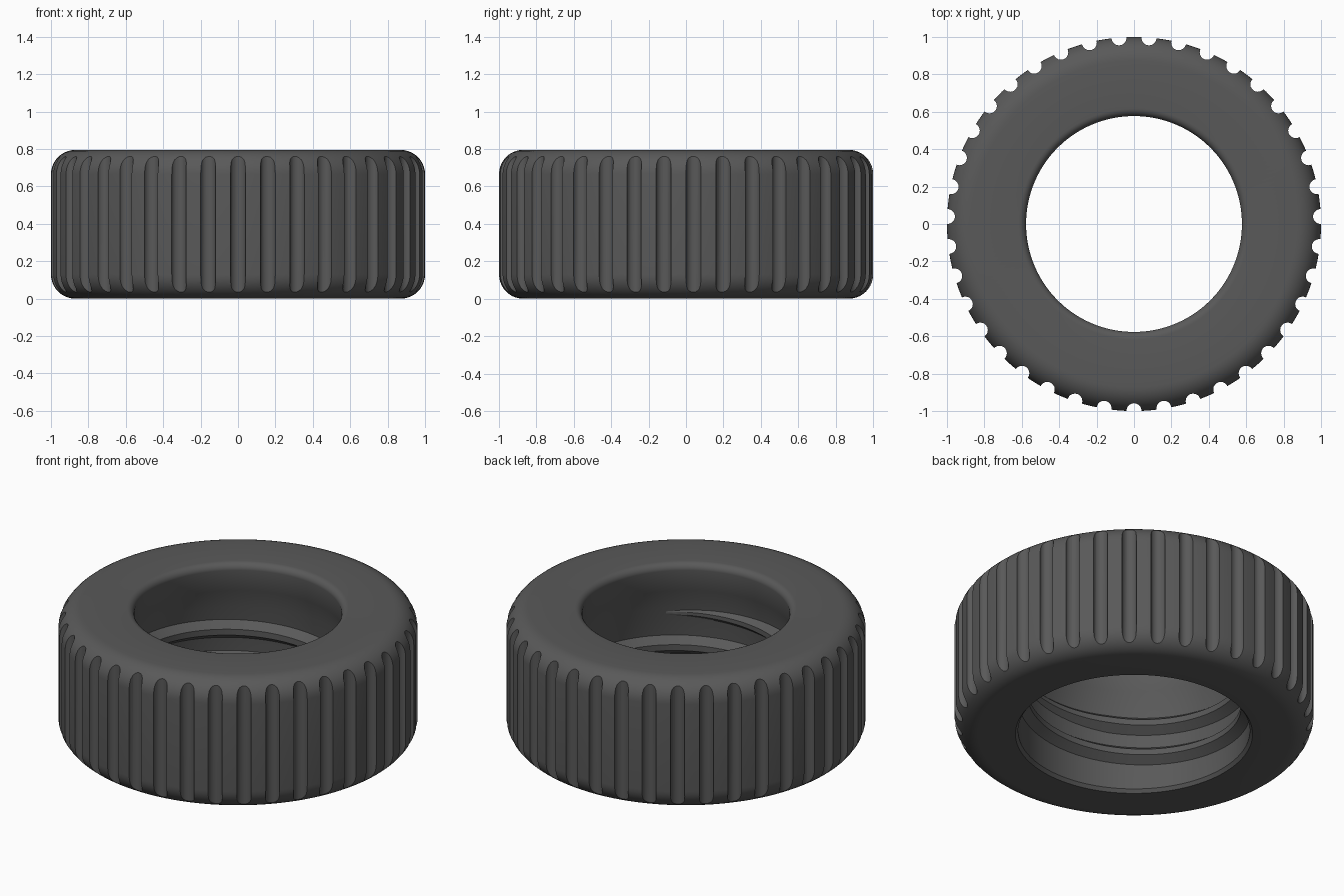
import bpy, bmesh, math
from mathutils import Matrix

if "Cube" in bpy.data.objects:
    bpy.data.objects.remove(bpy.data.objects["Cube"])

HEIGHT = 0.795
GROOVES = 39
SEGMENTS = 192

rubber = bpy.data.materials.new("dark_grey")
rubber.diffuse_color = (0.1, 0.1, 0.1, 1)
rubber.use_nodes = True
rubber.node_tree.nodes["Principled BSDF"].inputs["Base Color"].default_value = rubber.diffuse_color


def make_object(name, bm):
    bmesh.ops.recalc_face_normals(bm, faces=bm.faces)
    mesh = bpy.data.meshes.new(name)
    bm.to_mesh(mesh)
    bm.free()
    mesh.materials.append(rubber)
    obj = bpy.data.objects.new(name, mesh)
    bpy.context.collection.objects.link(obj)
    return obj


def arc(cx, cz, r, start, end, steps):
    """Points of a fillet in the (radius, height) plane."""
    angles = [math.radians(start + (end - start) * i / steps) for i in range(steps + 1)]
    return [(cx + r * math.cos(a), cz + r * math.sin(a)) for a in angles]


def smooth(obj, angle):
    bpy.ops.object.select_all(action='DESELECT')
    obj.select_set(True)
    bpy.context.view_layer.objects.active = obj
    bpy.ops.object.shade_smooth_by_angle(angle=math.radians(angle))


# Ring body: closed profile with rounded outer corners and a wider lower bore
R = 0.13
profile = arc(1 - R, R, R, -90, 0, 10)
profile += arc(1 - R, HEIGHT - R, R, 0, 90, 10)
profile += arc(0.617, HEIGHT - 0.04, 0.04, 90, 180, 6)
profile += [(0.60, 0.62), (0.645, 0.50), (0.645, 0.02), (0.66, 0.0)]

bm = bmesh.new()
rings = []
for i in range(SEGMENTS):
    a = 2 * math.pi * i / SEGMENTS
    rings.append([bm.verts.new((r * math.cos(a), r * math.sin(a), z)) for r, z in profile])
for i in range(SEGMENTS):
    a, b = rings[i], rings[(i + 1) % SEGMENTS]
    for j in range(len(profile)):
        k = (j + 1) % len(profile)
        bm.faces.new((a[j], b[j], b[k], a[k]))
body = make_object("ring_body", bm)

# Grip grooves: upright cylinders cut around the rim
bm = bmesh.new()
for i in range(GROOVES):
    a = -math.pi / 2 + 2 * math.pi * i / GROOVES
    place = Matrix.Translation((0.998 * math.cos(a), 0.998 * math.sin(a), HEIGHT / 2))
    bmesh.ops.create_cone(bm, cap_ends=True, segments=20, radius1=0.04, radius2=0.04,
                          depth=1.2, matrix=place)
cutter = make_object("groove_cutter", bm)
cutter.hide_render = True
cut = body.modifiers.new("grooves", 'BOOLEAN')
cut.operation = 'DIFFERENCE'
cut.solver = 'EXACT'
cut.object = cutter
bpy.context.view_layer.objects.active = body
bpy.ops.object.modifier_apply(modifier=cut.name)
bpy.data.objects.remove(cutter)
smooth(body, 28)

# Screw thread: tapered helical ridge on the inner wall
PITCH, TURNS, STEPS = 0.19, 2.0, 240
bm = bmesh.new()
sections = []
for i in range(STEPS + 1):
    t = i / STEPS
    a = -math.pi / 4 + 2 * math.pi * TURNS * t
    z = 0.085 + PITCH * TURNS * t
    fade = max(0.02, min(1, t * 10, (1 - t) * 10))
    section = [(0.652, -0.06), (0.645 - 0.05 * fade, -0.018),
               (0.645 - 0.05 * fade, 0.018), (0.652, 0.06)]
    sections.append([bm.verts.new((r * math.cos(a), r * math.sin(a), z + dz * (0.4 + 0.6 * fade)))
                     for r, dz in section])
for a, b in zip(sections, sections[1:]):
    for j in range(4):
        k = (j + 1) % 4
        bm.faces.new((a[j], b[j], b[k], a[k]))
bm.faces.new(sections[0])
bm.faces.new(sections[-1][::-1])
thread = make_object("inner_thread", bm)
smooth(thread, 28)
